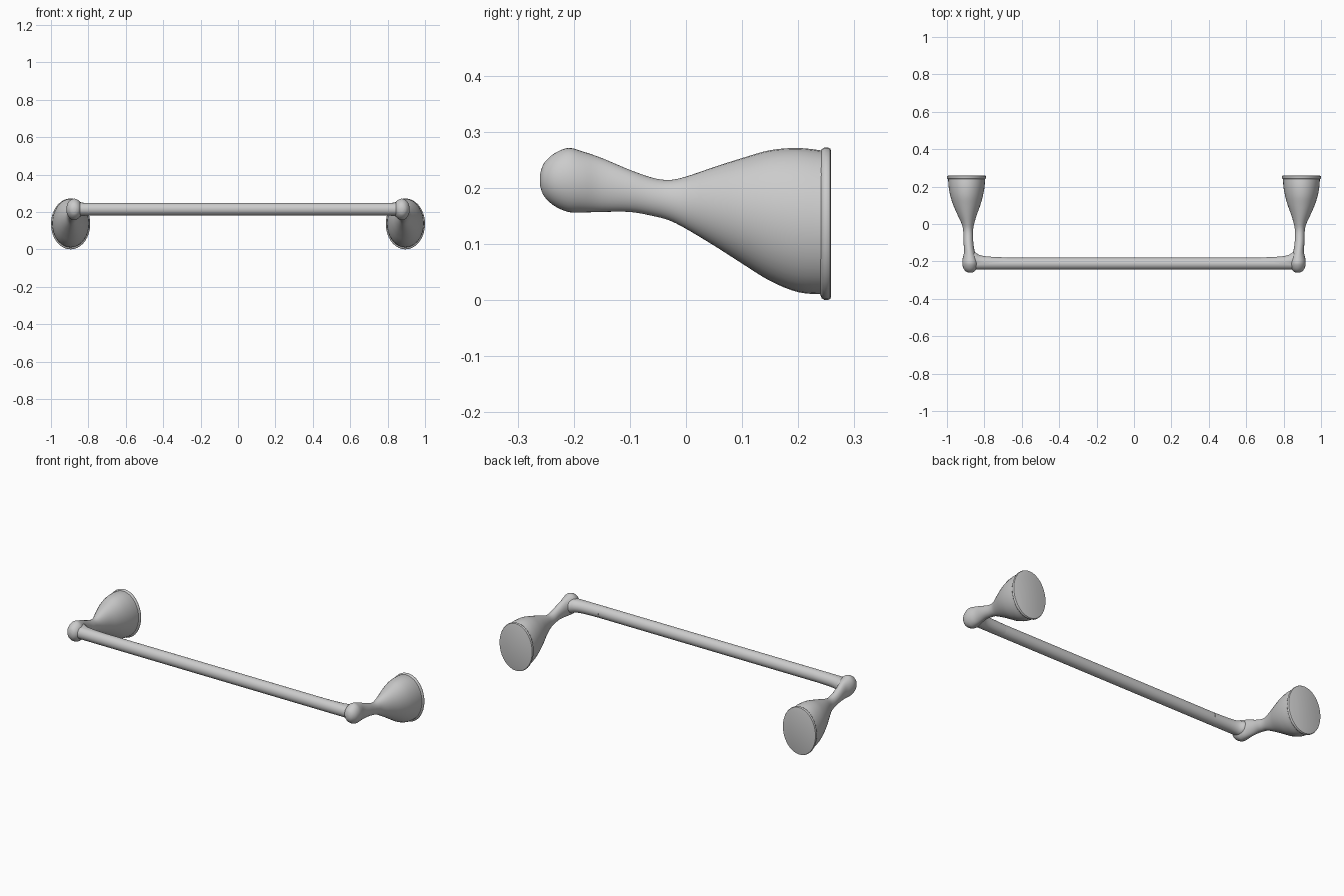
import bpy, bmesh, math

if "Cube" in bpy.data.objects:
    bpy.data.objects.remove(bpy.data.objects["Cube"])

SIDES = 36


def catmull(p0, p1, p2, p3, t):
    return tuple(0.5 * (2 * b + (c - a) * t + (2 * a - 5 * b + 4 * c - d) * t * t
                        + (3 * b - a - 3 * c + d) * t ** 3)
                 for a, b, c, d in zip(p0, p1, p2, p3))


def smooth_stations(st, steps):
    out = []
    for i in range(len(st) - 1):
        p0, p3 = st[max(i - 1, 0)], st[min(i + 2, len(st) - 1)]
        out += [catmull(p0, st[i], st[i + 1], p3, k / steps) for k in range(steps)]
    return out + [st[-1]]


def loft(name, axis, stations, steps=1, mirror=False):
    """Elliptical rings; station = (position, side centre, z centre, side radius, z radius)."""
    bm = bmesh.new()
    rings = []
    for a, u, v, ru, rv in smooth_stations(stations, steps):
        ring = []
        for k in range(SIDES):
            t = 2 * math.pi * k / SIDES
            s, z = u + ru * math.cos(t), v + rv * math.sin(t)
            ring.append(bm.verts.new((a, s, z) if axis == 'X' else (s, a, z)))
        rings.append(ring)
    for r0, r1 in zip(rings, rings[1:]):
        for k in range(SIDES):
            n = (k + 1) % SIDES
            bm.faces.new((r0[k], r0[n], r1[n], r1[k]))
    bm.faces.new(rings[0])
    bm.faces.new(rings[-1])
    bmesh.ops.recalc_face_normals(bm, faces=bm.faces)
    me = bpy.data.meshes.new(name)
    bm.to_mesh(me)
    bm.free()
    ob = bpy.data.objects.new(name, me)
    bpy.context.collection.objects.link(ob)
    bpy.ops.object.select_all(action='DESELECT')
    ob.select_set(True)
    bpy.context.view_layer.objects.active = ob
    bpy.ops.object.shade_smooth_by_angle(angle=math.radians(40))
    if mirror:
        m = ob.modifiers.new("mirror", 'MIRROR')
        m.use_mirror_merge = False
    return ob


# Flared posts: y, x centre, x radius, bottom z, top z
post = [
    (-0.260, -0.876, 0.010, 0.203, 0.225),
    (-0.253, -0.876, 0.024, 0.185, 0.244),
    (-0.235, -0.876, 0.037, 0.168, 0.261),
    (-0.210, -0.876, 0.042, 0.157, 0.271),
    (-0.185, -0.877, 0.039, 0.156, 0.265),
    (-0.150, -0.880, 0.029, 0.157, 0.253),
    (-0.100, -0.885, 0.026, 0.157, 0.232),
    (-0.060, -0.886, 0.026, 0.150, 0.218),
    (-0.030, -0.887, 0.027, 0.142, 0.214),
    (0.000, -0.888, 0.033, 0.127, 0.220),
    (0.050, -0.892, 0.052, 0.097, 0.237),
    (0.100, -0.894, 0.072, 0.065, 0.253),
    (0.150, -0.895, 0.087, 0.034, 0.267),
    (0.200, -0.895, 0.096, 0.014, 0.271),
    (0.246, -0.895, 0.099, 0.010, 0.266),
]
loft("flared_post", 'Y',
     [(y, x, (b + t) / 2, rx, (t - b) / 2) for y, x, rx, b, t in post], 4, True)

# Wall flanges with a rounded rim
loft("wall_flange", 'Y',
     [(y, -0.895, 0.136, 0.105 - d, 0.136 - d) for y, d in
      ((0.240, 0.008), (0.242, 0.003), (0.247, 0.0), (0.253, 0.0), (0.257, 0.002), (0.258, 0.005))],
     1, True)

# Rail between the two posts
loft("towel_rail", 'X', [(-0.88, -0.212, 0.215, 0.032, 0.033),
                         (0.88, -0.212, 0.215, 0.032, 0.033)])

# Fillets blending rail into post, on the wall side
loft("corner_fillet", 'X', [(-0.880, -0.190, 0.213, 0.046, 0.042),
                            (-0.850, -0.194, 0.213, 0.043, 0.038),
                            (-0.825, -0.203, 0.214, 0.037, 0.035),
                            (-0.780, -0.208, 0.215, 0.034, 0.033),
                            (-0.680, -0.211, 0.215, 0.032, 0.032)], 4, True)
